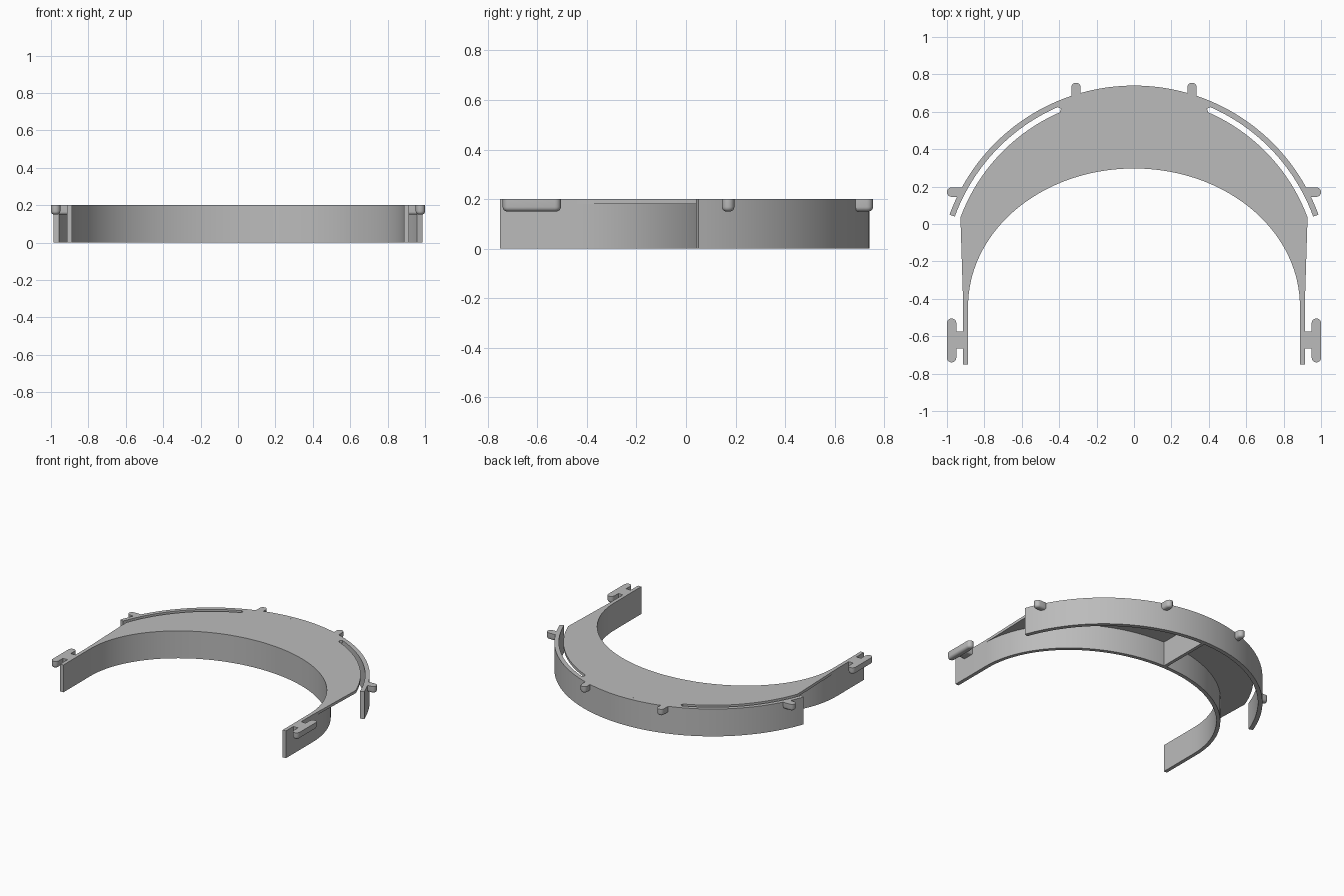
import bpy, bmesh
from math import sin, cos, acos, asin, pi, radians

cube = bpy.data.objects.get("Cube")
if cube:
    bpy.data.objects.remove(cube)

grey = bpy.data.materials.new("light grey plastic")
grey.use_nodes = True
colour = (0.5, 0.5, 0.5, 1)
grey.diffuse_color = colour
grey.node_tree.nodes["Principled BSDF"].inputs["Base Color"].default_value = colour

TOP = 0.2
BAND_Y = -0.31            # centre of the outer arc
ARM_Y = -0.44             # where the straight arms begin


def arc(cx, cy, rx, ry, a0, a1, n):
    return [(cx + rx * cos(a0 + (a1 - a0) * i / n),
             cy + ry * sin(a0 + (a1 - a0) * i / n)) for i in range(n + 1)]


def prism(name, outline, z0, z1=TOP, soft=0, mirror=False):
    """Extrude a plan outline, optionally rounding its lower rim."""
    bm = bmesh.new()
    base = bm.faces.new([bm.verts.new((x, y, z0)) for x, y in outline])
    res = bmesh.ops.extrude_face_region(bm, geom=[base], use_keep_orig=True)
    for v in res["geom"]:
        if isinstance(v, bmesh.types.BMVert):
            v.co.z = z1
    bmesh.ops.recalc_face_normals(bm, faces=bm.faces)
    if soft:
        rim = [e for e in bm.edges if all(v.co.z < z0 + 1e-5 for v in e.verts)]
        bmesh.ops.bevel(bm, geom=rim, offset=soft, segments=4, profile=0.5,
                        affect='EDGES')
    mesh = bpy.data.meshes.new(name)
    bm.to_mesh(mesh)
    bm.free()
    mesh.materials.append(grey)
    obj = bpy.data.objects.new(name, mesh)
    bpy.context.collection.objects.link(obj)
    if mirror:
        obj.modifiers.new("Mirror", 'MIRROR')
    bpy.ops.object.select_all(action='DESELECT')
    obj.select_set(True)
    bpy.context.view_layer.objects.active = obj
    bpy.ops.object.shade_smooth_by_angle(angle=radians(30))
    return obj


def lug(name, x0, y0, x1, y1, r=0.025):
    """Round-ended peg lying along x or y, mirrored to both sides."""
    a = pi / 2 if y1 > y0 else 0
    outline = (arc(x1, y1, r, r, a - pi / 2, a + pi / 2, 10)
               + arc(x0, y0, r, r, a + pi / 2, a + 3 * pi / 2, 10))
    prism(name, outline, 0.15, soft=0.018, mirror=True)


# Forehead wall with straight arms
inner = arc(0, ARM_Y, 0.887, 0.737, 0, pi, 72)
outer = arc(0, ARM_Y, 0.913, 0.764, 0, pi, 72)
prism("forehead_band",
      [(0.887, -0.75)] + inner + [(-0.887, -0.75), (-0.913, -0.75)]
      + outer[::-1] + [(0.913, -0.75)], 0)

# Outer curved wall
tip = asin(0.36 / 1.05)
prism("outer_band",
      arc(0, BAND_Y, 1.05, 1.05, tip, pi - tip, 72)
      + arc(0, BAND_Y, 1.02, 1.02, pi - tip, tip, 72), 0)

# Thin top plate, set back from the outer wall to leave two slots
slot = acos(0.4)
corner = asin(0.345 / 0.99)
right_edge = arc(0, BAND_Y, 0.99, 0.99, corner, slot, 28)
slot_end = arc(0, BAND_Y, 1.005, 1.005, slot + 0.012, slot + 0.012, 1)[:1]
middle = arc(0, BAND_Y, 1.02, 1.02, slot, pi - slot, 28)
left_side = [(-x, y) for x, y in (right_edge + slot_end)[::-1]]
prism("top_plate", right_edge + slot_end + middle + left_side + outer[::-1], 0.18)

# Central rib between the two walls
prism("centre_rib", [(-0.012, 0.315), (0.012, 0.315), (0.012, 0.72), (-0.012, 0.72)],
      0, 0.19)

# Pegs around the outer wall
lug("back_pegs", 0.31, 0.685, 0.31, 0.73)
lug("side_pegs", 0.93, 0.17, 0.975, 0.17)

# Hooks on the arm ends
lug("arm_hook_bars", 0.975, -0.715, 0.975, -0.53)
prism("arm_hook_stems",
      [(0.905, -0.665), (0.965, -0.665), (0.965, -0.575), (0.905, -0.575)],
      0.15, soft=0.015, mirror=True)
